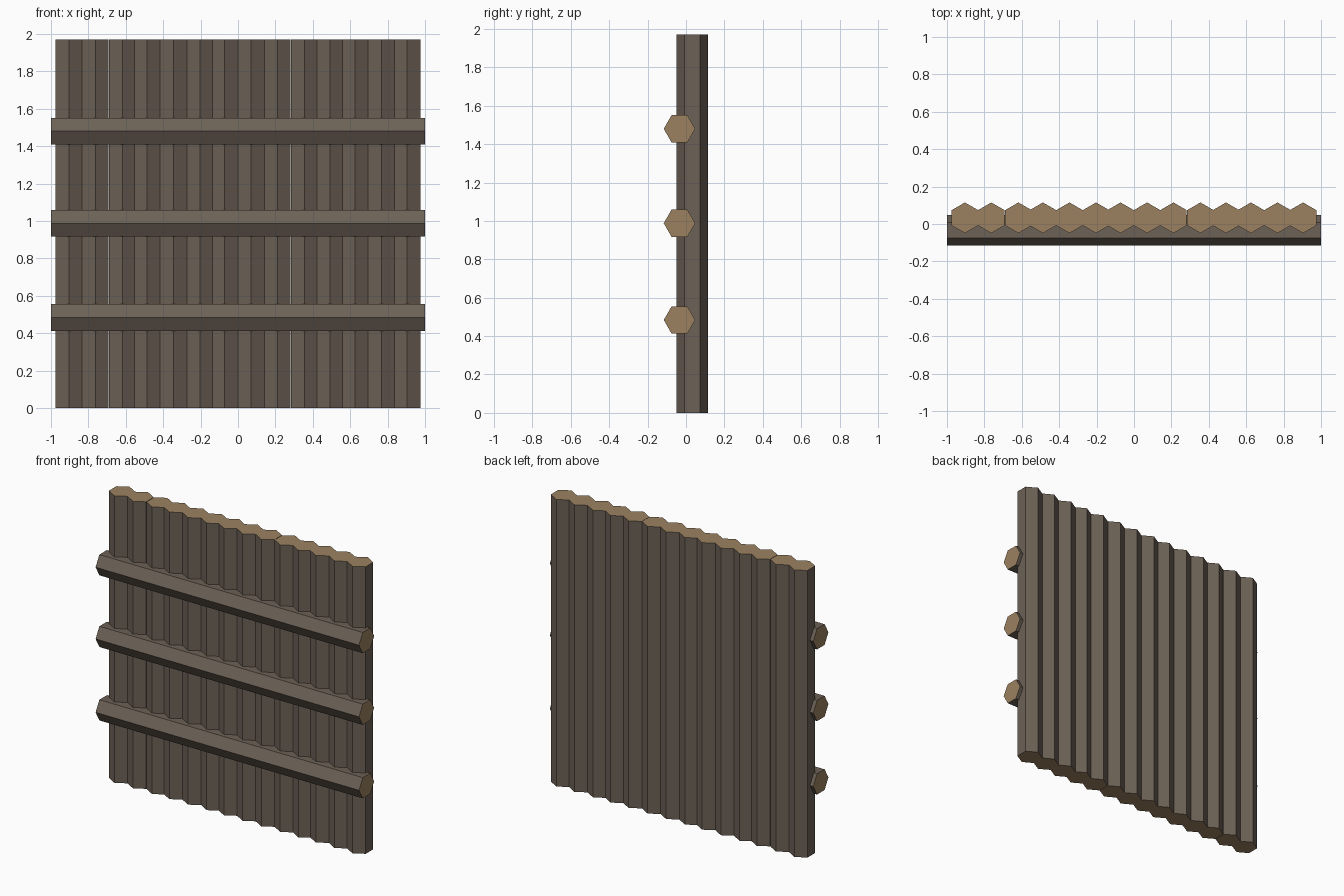
import bpy, bmesh
from math import cos, sin, radians
from mathutils import Vector

if "Cube" in bpy.data.objects:
    bpy.data.objects.remove(bpy.data.objects["Cube"])


def material(name, color):
    m = bpy.data.materials.new(name)
    m.diffuse_color = (*color, 1)
    m.use_nodes = True
    m.node_tree.nodes["Principled BSDF"].inputs["Base Color"].default_value = m.diffuse_color
    return m


bark = material("bark", (0.15, 0.12, 0.093))
cut_wood = material("cut_wood", (0.33, 0.22, 0.12))


def hex_log(name, start, axis, side, radius, length):
    """Hexagonal log from start along axis, with a corner pointing along y."""
    bm = bmesh.new()
    ring = []
    for i in range(6):
        a = radians(60 * i)
        ring.append(bm.verts.new(start + radius * (Vector((0, cos(a), 0)) + side * sin(a))))
    base = bm.faces.new(ring)
    ext = bmesh.ops.extrude_face_region(bm, geom=[base], use_keep_orig=True)
    moved = [v for v in ext["geom"] if isinstance(v, bmesh.types.BMVert)]
    bmesh.ops.translate(bm, verts=moved, vec=axis * length)
    bmesh.ops.recalc_face_normals(bm, faces=bm.faces)
    for f in bm.faces:
        f.material_index = 1 if len(f.verts) == 6 else 0
    mesh = bpy.data.meshes.new(name)
    bm.to_mesh(mesh)
    bm.free()
    mesh.materials.append(bark)
    mesh.materials.append(cut_wood)
    obj = bpy.data.objects.new(name, mesh)
    bpy.context.collection.objects.link(obj)
    return obj


X, Z = Vector((1, 0, 0)), Vector((0, 0, 1))

# Upright logs, slightly uneven spacing
log_x = [-0.904, -0.763, -0.618, -0.487, -0.345, -0.203, -0.072,
         0.07, 0.211, 0.355, 0.492, 0.625, 0.767, 0.904]
for i, x in enumerate(log_x):
    hex_log(f"upright_log_{i + 1}", Vector((x, 0.033, 0)), Z, X, 0.082, 1.97)

# Horizontal rails across the front
for i, z in enumerate((0.484, 0.988, 1.48)):
    hex_log(f"cross_rail_{i + 1}", Vector((-1, -0.034, z)), X, Z, 0.082, 2.0)
